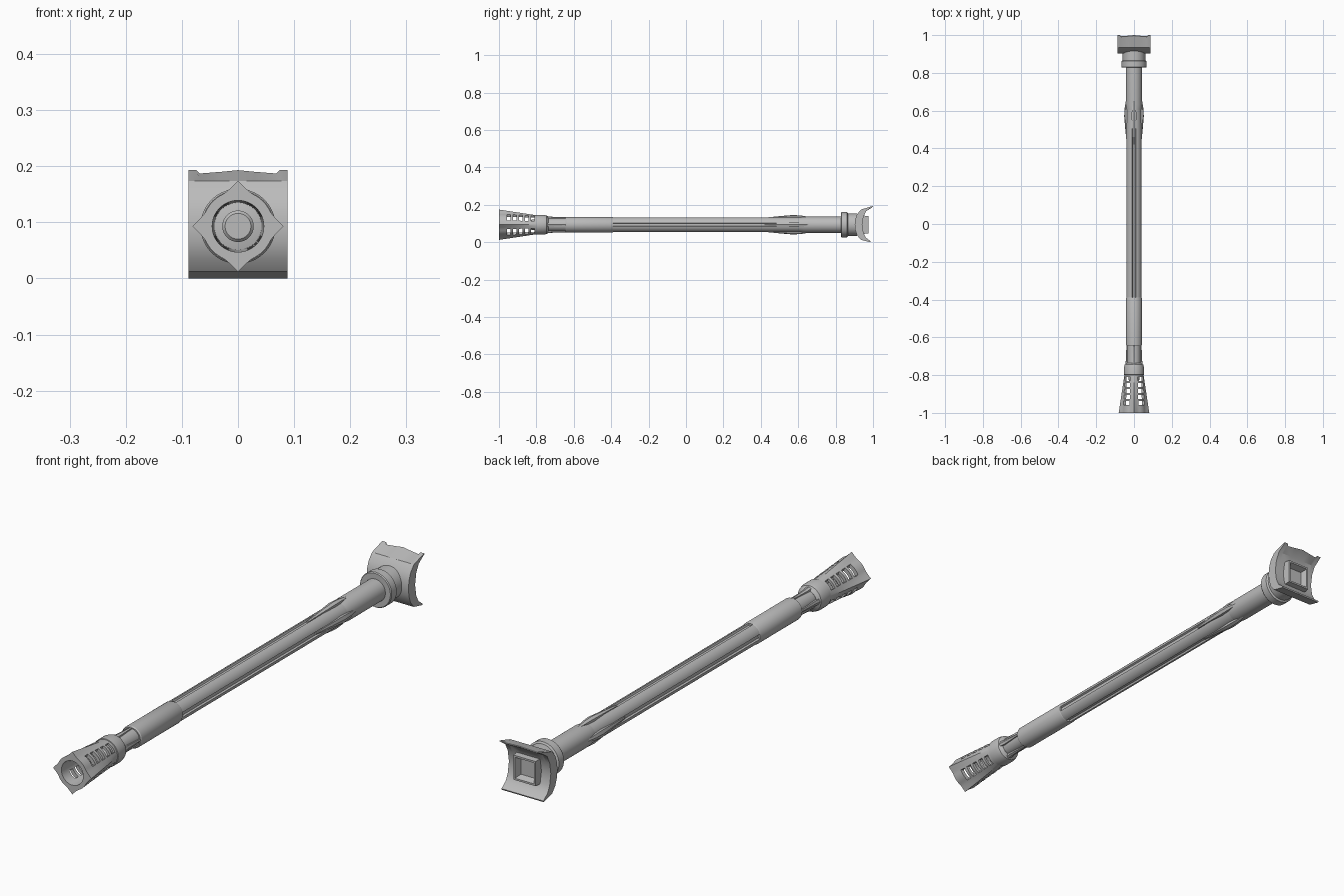
import bpy, bmesh, math

if "Cube" in bpy.data.objects:
    bpy.data.objects.remove(bpy.data.objects["Cube"])

AX = 0.093          # height of the barrel axis
QUARTERS = [k * math.pi / 2 for k in range(4)]

metal = bpy.data.materials.new("grey_metal")
metal.diffuse_color = (0.5, 0.5, 0.5, 1)
metal.use_nodes = True
metal.node_tree.nodes["Principled BSDF"].inputs["Base Color"].default_value = metal.diffuse_color


def finish(name, bm):
    bmesh.ops.remove_doubles(bm, verts=bm.verts, dist=1e-5)
    bmesh.ops.recalc_face_normals(bm, faces=bm.faces)
    me = bpy.data.meshes.new(name)
    bm.to_mesh(me)
    bm.free()
    ob = bpy.data.objects.new(name, me)
    bpy.context.collection.objects.link(ob)
    me.materials.append(metal)
    bpy.ops.object.select_all(action='DESELECT')
    ob.select_set(True)
    bpy.context.view_layer.objects.active = ob
    bpy.ops.object.shade_smooth_by_angle(angle=math.radians(30))
    return ob


def polar(r, a, y):
    return (r * math.cos(a), y, AX + r * math.sin(a))


def loft(name, sections):
    """Skin a list of closed point loops and cap both ends."""
    bm = bmesh.new()
    rings = [[bm.verts.new(p) for p in s] for s in sections]
    n = len(rings[0])
    for a, b in zip(rings, rings[1:]):
        for i in range(n):
            bm.faces.new((a[i], a[(i + 1) % n], b[(i + 1) % n], b[i]))
    bm.faces.new(rings[0])
    bm.faces.new(rings[-1])
    return finish(name, bm)


def turned(name, profile, n=40):
    return loft(name, [[polar(r, 2 * math.pi * i / n, y) for i in range(n)]
                       for y, r in profile])


def fins(name, profile):
    """Four ridges around the axis; profile rows are y, radius, half width."""
    for k, q in enumerate(QUARTERS):
        c, s = math.cos(q), math.sin(q)
        secs = []
        for y, r, w in profile:
            pts = [(0.025, -w), (r - w * 0.35, -w), (r, 0), (r - w * 0.35, w), (0.025, w)]
            secs.append([(u * c - v * s, y, AX + u * s + v * c) for u, v in pts])
        loft(f"{name}_{k + 1}", secs)


# Barrel sections
turned("front_neck", [(-0.76, 0.035), (-0.63, 0.035)])
turned("front_sleeve", [(-0.645, 0.039), (-0.64, 0.042), (-0.395, 0.042), (-0.39, 0.040)])
turned("rear_sleeve", [(0.60, 0.0395), (0.63, 0.043), (0.835, 0.043)])

# Fluted barrel with four long grooves
loop = []
for q in QUARTERS:
    for d, r in ((-0.24, 0.040), (-0.20, 0.033), (0, 0.032), (0.20, 0.033), (0.24, 0.040)):
        loop.append((q + d, r))
    loop += [(q + 0.24 + (math.pi / 2 - 0.48) * i / 7, 0.040) for i in range(1, 7)]
loft("fluted_barrel", [[polar(r, a, y) for a, r in loop] for y in (-0.40, 0.61)])

# Ridges behind the muzzle and at the rear swelling
fins("neck_fin", [(-0.77, 0.050, 0.012), (-0.72, 0.043, 0.009), (-0.64, 0.040, 0.004)])
fins("rear_fin", [(0.42, 0.038, 0.004), (0.50, 0.046, 0.009), (0.57, 0.052, 0.013),
                  (0.61, 0.050, 0.011), (0.66, 0.042, 0.004)])

# Muzzle collar and inner tip
turned("muzzle_collar", [(-0.80, 0.049), (-0.798, 0.053), (-0.76, 0.053),
                         (-0.745, 0.049), (-0.735, 0.036)])
turned("bore_tip", [(-0.83, 0.020), (-0.83, 0.023), (-0.825, 0.028), (-0.79, 0.028)])

# Slotted muzzle cage: wall cells around and along, with slot cells left open
N = 64
ys = [-1.0, -0.98]
for k in range(5):
    ys += [-0.958 + 0.032 * k, -0.938 + 0.032 * k]
ys += [-0.795]


def solid(i, j):
    if j < 0 or j >= len(ys) - 1:
        return False
    slot_row = 2 <= j <= 10 and j % 2 == 0
    return not (slot_row and 4 <= i % 16 < 12)


def wall(i, j, outer):
    a, t = 2 * math.pi * i / N, (-0.795 - ys[j]) / 0.205
    d = abs((i + 8) % 16 - 8) / 8
    cusp = max(0, 1 - d / 0.6) ** 2
    r = 0.050 + 0.013 * t + 0.018 * t * cusp if outer else 0.042 + 0.004 * t
    return polar(r, a, ys[j])


bm = bmesh.new()
for j in range(len(ys) - 1):
    for i in range(N):
        if not solid(i, j):
            continue
        edges = [((i, j), (i + 1, j), (i, j - 1)), ((i, j + 1), (i + 1, j + 1), (i, j + 1)),
                 ((i, j), (i, j + 1), (i - 1, j)), ((i + 1, j), (i + 1, j + 1), (i + 1, j))]
        for o in (True, False):
            bm.faces.new([bm.verts.new(wall(*p, o)) for p in
                          ((i, j), (i + 1, j), (i + 1, j + 1), (i, j + 1))])
        for p, q, neighbour in edges:
            if not solid(*neighbour):
                bm.faces.new([bm.verts.new(v) for v in
                              (wall(*p, True), wall(*q, True), wall(*q, False), wall(*p, False))])
finish("muzzle_cage", bm)

# Rear collar
turned("rear_collar", [(0.828, 0.064), (0.832, 0.067), (0.862, 0.067), (0.866, 0.060),
                       (0.915, 0.060)])

# Curved rear plate, a side profile swept across x with a wavy upper lip
front = [(0.997, 0.193), (0.935, 0.174), (0.915, 0.150), (0.905, 0.122), (0.902, 0.093),
         (0.905, 0.064), (0.915, 0.036), (0.935, 0.012), (0.985, 0.000)]
back = [(0.987, 0.005), (0.962, 0.024), (0.949, 0.050), (0.942, 0.093),
        (0.949, 0.136), (0.964, 0.166), (1.0, 0.191)]
dips = [(-0.0885, 0), (-0.074, 0), (-0.068, 0.006), (-0.03, 0.003), (0, 0),
        (0.03, 0.003), (0.068, 0.006), (0.074, 0), (0.0885, 0)]
loft("rear_plate", [[(x, y - (dip if z > 0.18 else 0), z - (dip if z > 0.18 else 0))
                     for y, z in front + back] for x, dip in dips])

# Square socket on the back of the plate, with a sunken centre
def square(h, y):
    return [(sx * h, y, AX + sz * h) for sx, sz in ((-1, -1), (1, -1), (1, 1), (-1, 1))]


loft("rear_socket", [square(0.050, 0.925), square(0.047, 0.975), square(0.040, 0.975),
                     square(0.032, 0.950)])
